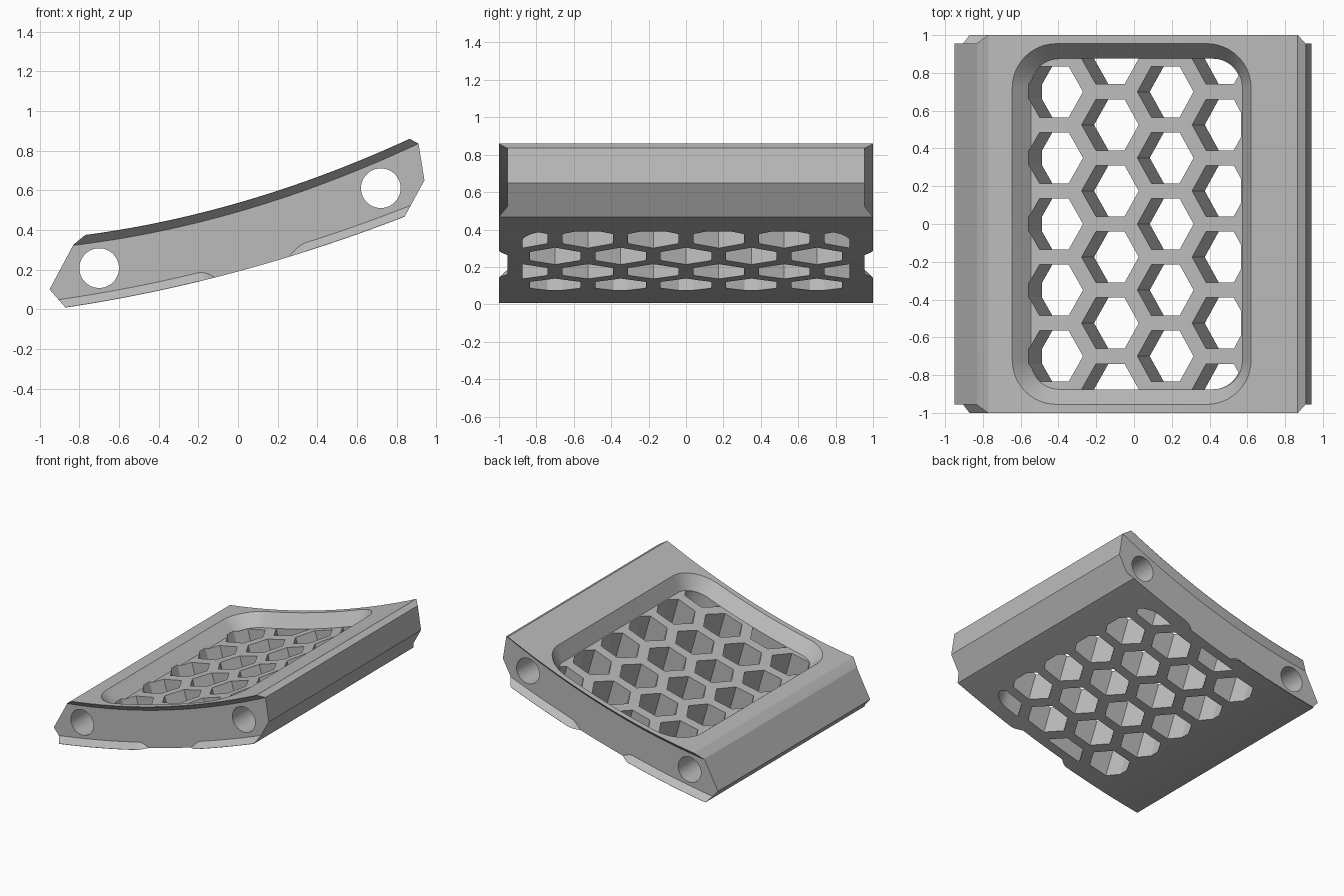
import bpy
import bmesh
from math import sin, cos, pi, atan, radians

if "Cube" in bpy.data.objects:
    bpy.data.objects.remove(bpy.data.objects["Cube"])

TILT = atan(0.287)        # lean of the pocket and hole axis
SIDE, LIP = 0.955, 0.045  # recessed side wall, lip height


def top(x):
    return 0.536 + 0.287 * x + 0.1 * x * x


def bottom(x):
    return 0.19 + 0.27 * x + 0.07 * x * x


def span(a, b, n):
    return [a + (b - a) * i / (n - 1) for i in range(n)]


def loft(name, pairs):
    """Closed solids from pairs of even rings; caps are strips across each ring."""
    bm = bmesh.new()
    for ring_a, ring_b in pairs:
        n = len(ring_a)
        a = [bm.verts.new(p) for p in ring_a]
        b = [bm.verts.new(p) for p in ring_b]
        for i in range(n):
            j = (i + 1) % n
            bm.faces.new((a[i], a[j], b[j], b[i]))
        for ring in (a, b):
            for i in range(n // 2 - 1):
                bm.faces.new((ring[i], ring[i + 1], ring[n - 2 - i], ring[n - 1 - i]))
    bmesh.ops.recalc_face_normals(bm, faces=bm.faces)
    mesh = bpy.data.meshes.new(name)
    bm.to_mesh(mesh)
    bm.free()
    obj = bpy.data.objects.new(name, mesh)
    bpy.context.collection.objects.link(obj)
    return obj


def combine(target, tool, operation):
    mod = target.modifiers.new("cut", "BOOLEAN")
    mod.operation, mod.solver, mod.object = operation, "EXACT", tool
    bpy.context.view_layer.objects.active = target
    bpy.ops.object.modifier_apply(modifier=mod.name)
    bpy.data.objects.remove(tool)


# Curved body, swept across the full width
upper = [(-0.95, 0.10), (-0.83, 0.325)]
upper += [(x, top(x)) for x in span(-0.77, 0.865, 40)] + [(0.91, 0.835)]
lower = [(x, bottom(x)) for x in span(-0.87, 0.84, 42)] + [(0.94, 0.65)]
profile = upper + lower[::-1]
body = loft("curved_panel", [([(x, -1, z) for x, z in profile],
                              [(x, 1, z) for x, z in profile])])


# Side recesses leaving flared lips, with a gap in the middle of the lower lip
def lower_lip(x):
    t = max(0, min(1, (x + 0.2) / 0.18, (0.34 - x) / 0.18))
    return LIP - 0.1 * t * t * (3 - 2 * t)


def recess_ring(side, y, inset):
    xs = span(-1.1, 1.1, 111)
    ring = [(x, side * y, top(x) - inset) for x in xs]
    return ring + [(x, side * y, bottom(x) + lower_lip(x) - LIP + inset) for x in xs[::-1]]


recess = loft("side_recess", [(recess_ring(s, SIDE, LIP), recess_ring(s, 1.01, -0.008))
                              for s in (-1, 1)])
combine(body, recess, "DIFFERENCE")


# Cross holes near both ends
def disc(cx, cz, y):
    return [(cx + 0.1 * cos(2 * pi * (i + 0.5) / 48), y,
             cz + 0.1 * sin(2 * pi * (i + 0.5) / 48)) for i in range(48)]


bores = loft("cross_holes", [(disc(x, z, -1.2), disc(x, z, 1.2))
                             for x, z in ((-0.70, 0.207), (0.72, 0.61))])
combine(body, bores, "DIFFERENCE")


# Rounded window pocket following the curved top
def rounded_outline(a, b, r):
    arc = [(-a + r * (1 - cos(t)), b - r + r * sin(t)) for t in span(0, pi / 2, 13)]
    half = arc + [(u, b) for u in span(r - a, a - r, 22)[1:-1]]
    half += [(-u, h) for u, h in arc[::-1]]
    return [(u - 0.0125, h) for u, h in half] + [(u - 0.0125, -h) for u, h in half[::-1]]


def sink(x, y, depth, curved):
    z = top(x) if curved else 0.536 + 0.287 * x
    return (x + depth * sin(TILT), y, z - depth * cos(TILT))


floor = rounded_outline(0.56, 0.875, 0.15)
rim = rounded_outline(0.6325, 0.955, 0.235)
DEPTH, OVER = 0.095, 0.03
k = 1 + OVER / DEPTH
above = [(f[0] + (r[0] - f[0]) * k, f[1] + (r[1] - f[1]) * k) for f, r in zip(floor, rim)]
pocket = loft("window_pocket", [([sink(x, y, DEPTH, True) for x, y in floor],
                                 [sink(x, y, -OVER, True) for x, y in above])])
combine(body, pocket, "DIFFERENCE")

# Honeycomb openings, clipped to the pocket floor
cells = []
for col in range(4):
    cx = -0.005 + (col - 1.5) * 0.2925
    for row in range(5 + col % 2):
        cy = (row - 2 - 0.5 * (col % 2)) * 0.35
        hexagon = [(cx + 0.156 * cos(TILT) * cos(i * pi / 3), cy + 0.156 * sin(i * pi / 3))
                   for i in range(6)]
        cells.append(([sink(x, y, 0.02, False) for x, y in hexagon],
                      [sink(x, y, 0.6, False) for x, y in hexagon]))
holes = loft("honeycomb_holes", cells)
clip = loft("honeycomb_clip", [([sink(x, y, 0, False) for x, y in floor],
                                [sink(x, y, 0.7, False) for x, y in floor])])
combine(holes, clip, "INTERSECT")
combine(body, holes, "DIFFERENCE")

# Single grey finish and smooth curves with crisp edges
grey = bpy.data.materials.new("plain_grey")
grey.use_nodes = True
colour = (0.5, 0.5, 0.5, 1)
grey.diffuse_color = colour
grey.node_tree.nodes["Principled BSDF"].inputs["Base Color"].default_value = colour
body.data.materials.clear()
body.data.materials.append(grey)
bpy.ops.object.select_all(action="DESELECT")
body.select_set(True)
bpy.context.view_layer.objects.active = body
bpy.ops.object.shade_smooth_by_angle(angle=radians(25))
